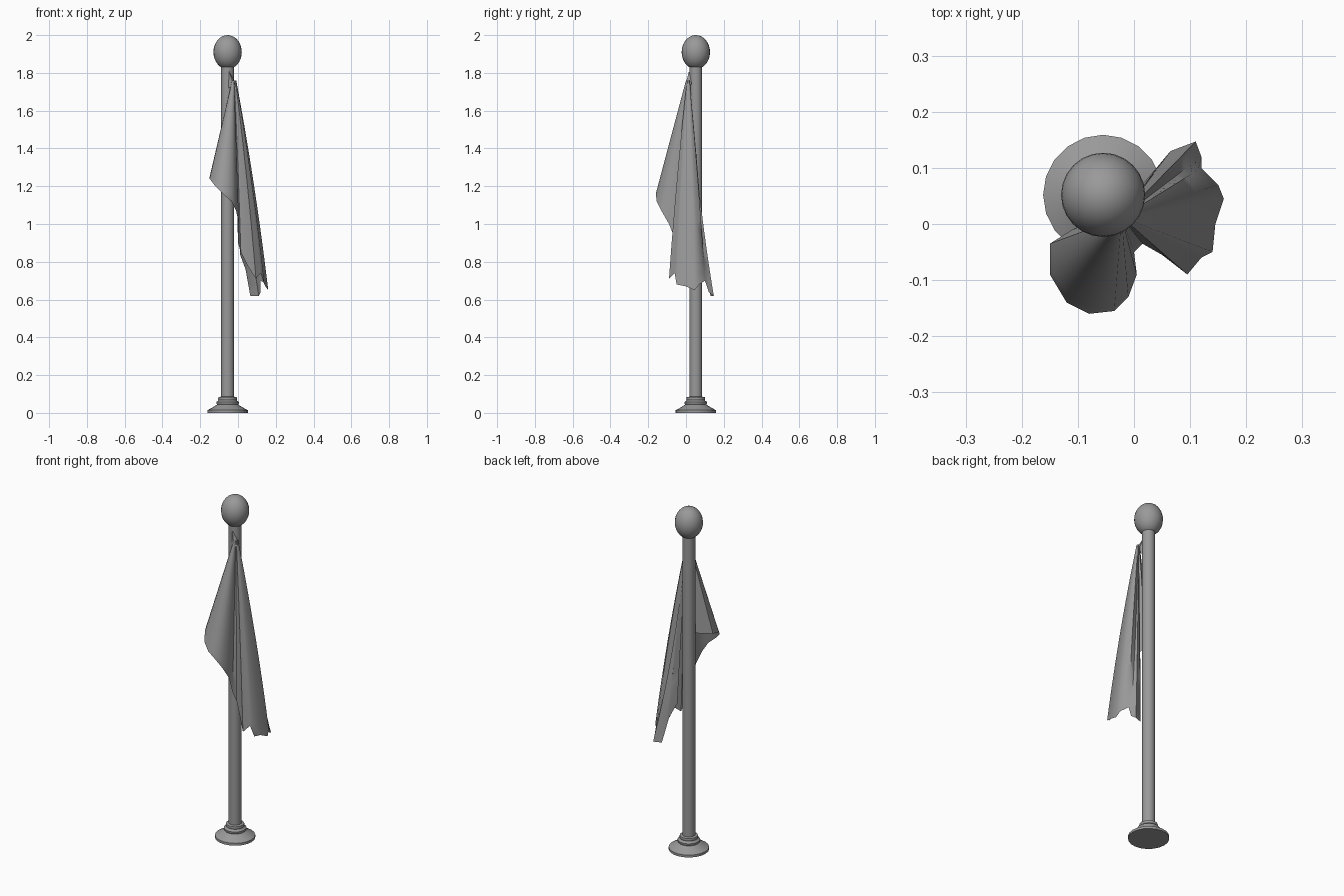
import bpy, bmesh, math
from mathutils import Vector

cube = bpy.data.objects.get("Cube")
if cube:
    bpy.data.objects.remove(cube, do_unlink=True)

grey = bpy.data.materials.new("plain_grey")
grey.use_nodes = True
tone = (0.32, 0.32, 0.32, 1)
grey.diffuse_color = tone
grey.node_tree.nodes["Principled BSDF"].inputs["Base Color"].default_value = tone

AXIS = Vector((-0.055, 0.052, 0))


def finish(name, bm, angle, location=(0, 0, 0)):
    mesh = bpy.data.meshes.new(name)
    bm.to_mesh(mesh)
    bm.free()
    mesh.materials.append(grey)
    obj = bpy.data.objects.new(name, mesh)
    obj.location = location
    bpy.context.collection.objects.link(obj)
    bpy.ops.object.select_all(action="DESELECT")
    bpy.context.view_layer.objects.active = obj
    obj.select_set(True)
    bpy.ops.object.shade_smooth_by_angle(angle=math.radians(angle))
    return obj


def lathe(name, profile, sides=20):
    """Turn a list of (radius, height) about the pole axis, with flat caps."""
    bm = bmesh.new()
    rings = []
    for r, z in profile:
        turns = [math.tau * i / sides for i in range(sides)]
        rings.append([bm.verts.new((r * math.cos(a), r * math.sin(a), z)) for a in turns])
    for low, high in zip(rings, rings[1:]):
        for i in range(sides):
            j = (i + 1) % sides
            bm.faces.new((low[i], low[j], high[j], high[i]))
    bm.faces.new(rings[0][::-1])
    bm.faces.new(rings[-1])
    return finish(name, bm, 35, AXIS)


# Stepped foot and pole
lathe("base", [(0.107, 0), (0.107, 0.014), (0.085, 0.026), (0.062, 0.04), (0.056, 0.044),
               (0.06, 0.05), (0.06, 0.058), (0.05, 0.064), (0.048, 0.068),
               (0.05, 0.073), (0.048, 0.083), (0.034, 0.086)])
lathe("pole", [(0.034, 0.08), (0.034, 1.84)])

# Egg-shaped finial
bm = bmesh.new()
bmesh.ops.create_uvsphere(bm, u_segments=24, v_segments=16, radius=1)
bmesh.ops.scale(bm, vec=(0.075, 0.075, 0.09), verts=bm.verts)
finish("finial", bm, 60, AXIS + Vector((0, 0, 1.91)))

# Draped flag: each column hangs from the gathered top to a point on the hem
front_fold = [(-0.06, 0.015, 1.25), (-0.11, -0.01, 1.25), (-0.15, -0.035, 1.25),
              (-0.15, -0.09, 1.24), (-0.12, -0.14, 1.2), (-0.08, -0.16, 1.16),
              (-0.035, -0.155, 1.12), (-0.01, -0.13, 1.07), (0.005, -0.09, 1),
              (0, -0.05, 0.9)]
side_fold = [(0.015, -0.035, 0.85), (0.05, -0.055, 0.78), (0.095, -0.09, 0.71),
             (0.12, -0.06, 0.74), (0.14, -0.05, 0.68), (0.145, 0, 0.67),
             (0.16, 0.045, 0.65), (0.15, 0.07, 0.68), (0.12, 0.1, 0.7),
             (0.12, 0.12, 0.64), (0.11, 0.147, 0.62), (0.065, 0.13, 0.62),
             (0.04, 0.1, 0.76), (0.01, 0.065, 0.84)]
apex = Vector((-0.022, 0.012, 1.76))
rows = 20


def hang(hem, bulge):
    hem = Vector(hem)
    top = apex.lerp(hem, 0.07)
    top.z = apex.z
    column = []
    for i in range(rows + 1):
        t = i / rows
        spread = t + bulge * t * (1 - t)
        p = top.lerp(hem, spread)
        p.z = top.z + (hem.z - top.z) * t
        column.append(p)
    return column


columns = [hang(h, 0) for h in front_fold]
columns += [hang(h, -0.5 if h[1] > 0.11 else 0.22) for h in side_fold]
bm = bmesh.new()
grid = [[bm.verts.new(p) for p in column] for column in columns]
for a, b in zip(grid, grid[1:]):
    for i in range(rows):
        bm.faces.new((a[i], a[i + 1], b[i + 1], b[i]))
finish("flag", bm, 50)

# Pinched corner of cloth tied near the pole top
bm = bmesh.new()
tip = bm.verts.new((-0.048, 0.016, 1.81))
rim = [bm.verts.new(p) for p in ((-0.05, 0.012, 1.72), (-0.022, -0.005, 1.73),
                                 (-0.005, 0.01, 1.73), (-0.015, 0.03, 1.74))]
for a, b in zip(rim, rim[1:]):
    bm.faces.new((tip, a, b))
finish("flag_corner", bm, 60)
